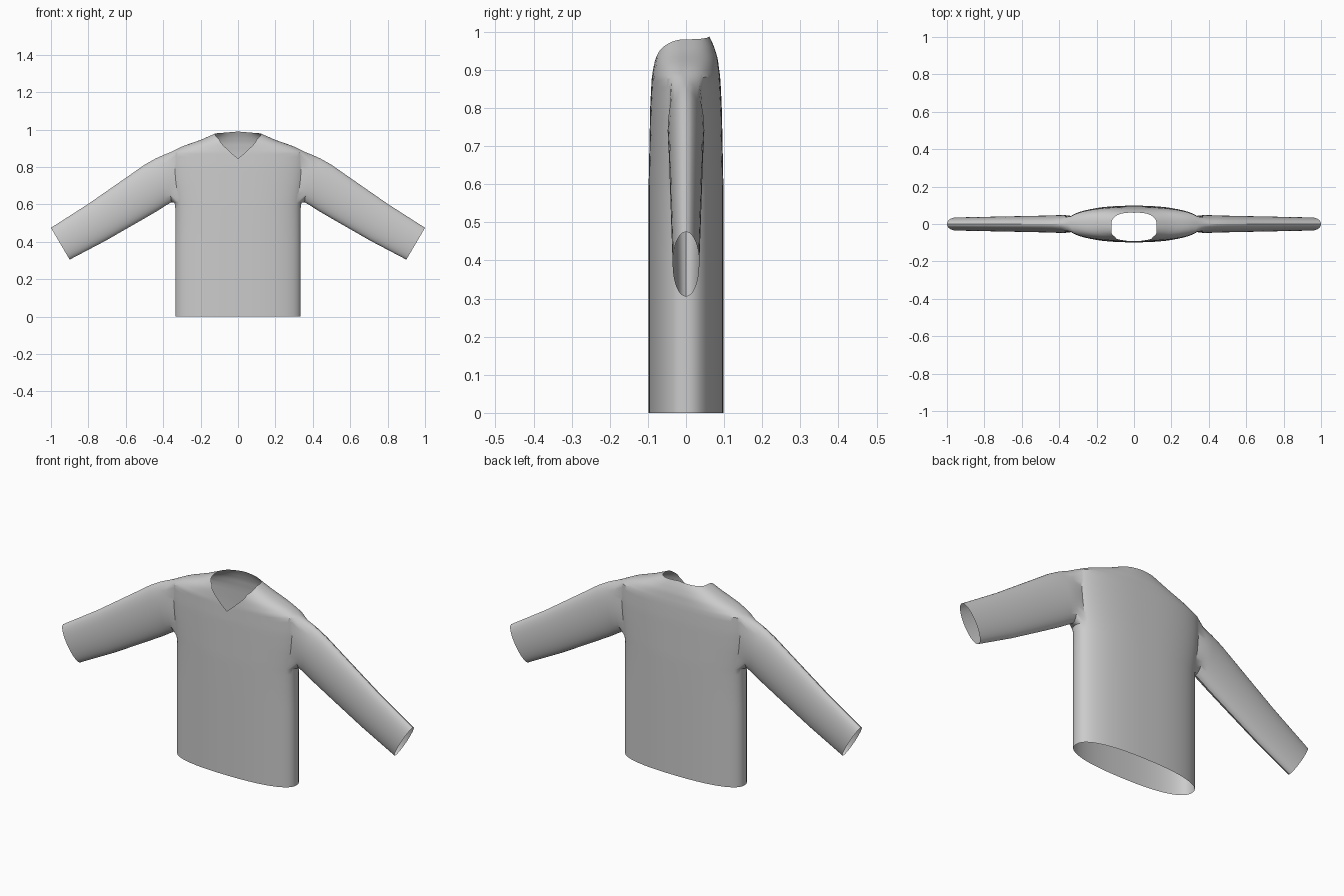
import bpy, bmesh, math
from mathutils import Vector

if "Cube" in bpy.data.objects:
    bpy.data.objects.remove(bpy.data.objects["Cube"])

COLS = 96          # columns around the torso
ARM = 6            # half width of the armhole, in columns
POWER = 2 / 2.4    # squarer than a plain ellipse


def table(points, t):
    """Straight-line lookup in a list of (input, output) pairs."""
    for (a, u), (b, v) in zip(points, points[1:]):
        if t <= b:
            return u + (v - u) * (t - a) / (b - a)
    return points[-1][1]


def bent(v):
    return math.copysign(abs(v) ** POWER, v) if abs(v) > 1e-6 else 0.0


# Torso half width and half depth by height
WIDTH = [(0, .335), (.58, .335), (.65, .345), (.72, .355), (.8, .362),
         (.88, .36), (.91, .30), (.945, .20), (.98, .12), (.99, .11)]
DEPTH = [(0, .098), (.6, .098), (.8, .094), (.88, .09), (.93, .083),
         (.96, .074), (.98, .065), (.99, .06)]
# Front neckline height, from the V point to the shoulder
NECK = [(0, .845), (.08, .87), (.19, .90), (.3, .92), (.53, .95), (1, .98)]
LOW, HIGH, YOKE, TOP = .61, .88, .8, .98
ROWS = ([0, .2, .4, .58] + [LOW + (HIGH - LOW) * i / 12 for i in range(13)]
        + [HIGH + (TOP - HIGH) * i / 9 for i in range(1, 10)])
LOW_ROW, HIGH_ROW = 4, 16


def torso_point(col, row_z):
    a = 2 * math.pi * col / COLS
    c, s = bent(math.cos(a)), bent(math.sin(a))
    top = table(NECK, abs(c)) if s < 0 else .99 - .01 * abs(c)
    z = row_z
    if z > YOKE:
        z = YOKE + (z - YOKE) * (top - YOKE) / (TOP - YOKE)
    return Vector((table(WIDTH, z) * c, table(DEPTH, z) * s, z))


bm = bmesh.new()
grid = [[bm.verts.new(torso_point(c, z)) for c in range(COLS)] for z in ROWS]

# Torso, leaving an armhole on each side
for r in range(len(ROWS) - 1):
    for c in range(COLS):
        off = (c + ARM) % (COLS // 2)
        if LOW_ROW <= r < HIGH_ROW and off < 2 * ARM:
            continue
        n = (c + 1) % COLS
        bm.faces.new((grid[r][c], grid[r][n], grid[r + 1][n], grid[r + 1][c]))

# Sleeve stations: upper edge, lower edge, half depth
SLEEVE = [((.39, .868), (.356, .612), .048),
          ((.44, .846), (.385, .595), .047),
          ((.5, .812), (.43, .566), .045),
          ((.6, .742), (.53, .508), .043),
          ((.8, .603), (.71, .405), .039),
          ((1, .475), (.9, .305), .035)]

# Sleeves, grown out of the armhole edges
for side, start in ((1, 0), (-1, COLS // 2)):
    span = [(start + k) % COLS for k in range(-ARM, ARM + 1)]
    ring = [grid[LOW_ROW][c] for c in span]
    ring += [grid[r][span[-1]] for r in range(LOW_ROW + 1, HIGH_ROW)]
    ring += [grid[HIGH_ROW][c] for c in reversed(span)]
    ring += [grid[r][span[0]] for r in range(HIGH_ROW - 1, LOW_ROW, -1)]
    half_y = max(abs(v.co.y) for v in ring)
    mid, half_z = (LOW + HIGH) / 2, (HIGH - LOW) / 2
    angles = [math.atan2((v.co.z - mid) / half_z, v.co.y / half_y) for v in ring]
    for upper, lower, depth in SLEEVE:
        hi = Vector((side * upper[0], 0, upper[1]))
        lo = Vector((side * lower[0], 0, lower[1]))
        new = [bm.verts.new((hi + lo) / 2 + (hi - lo) / 2 * math.sin(a)
                            + Vector((0, depth * math.cos(a), 0))) for a in angles]
        for i in range(len(ring)):
            j = (i + 1) % len(ring)
            bm.faces.new((ring[i], ring[j], new[j], new[i]))
        ring = new

bmesh.ops.recalc_face_normals(bm, faces=bm.faces[:])
mesh = bpy.data.meshes.new("pullover")
bm.to_mesh(mesh)
bm.free()
pullover = bpy.data.objects.new("pullover", mesh)
bpy.context.collection.objects.link(pullover)

# Plain grey cloth
cloth = bpy.data.materials.new("grey_cloth")
cloth.use_nodes = True
colour = (.6, .6, .6, 1)
cloth.diffuse_color = colour
cloth.node_tree.nodes["Principled BSDF"].inputs["Base Color"].default_value = colour
mesh.materials.append(cloth)

bpy.ops.object.select_all(action="DESELECT")
pullover.select_set(True)
bpy.context.view_layer.objects.active = pullover
bpy.ops.object.shade_smooth_by_angle(angle=math.radians(30))
